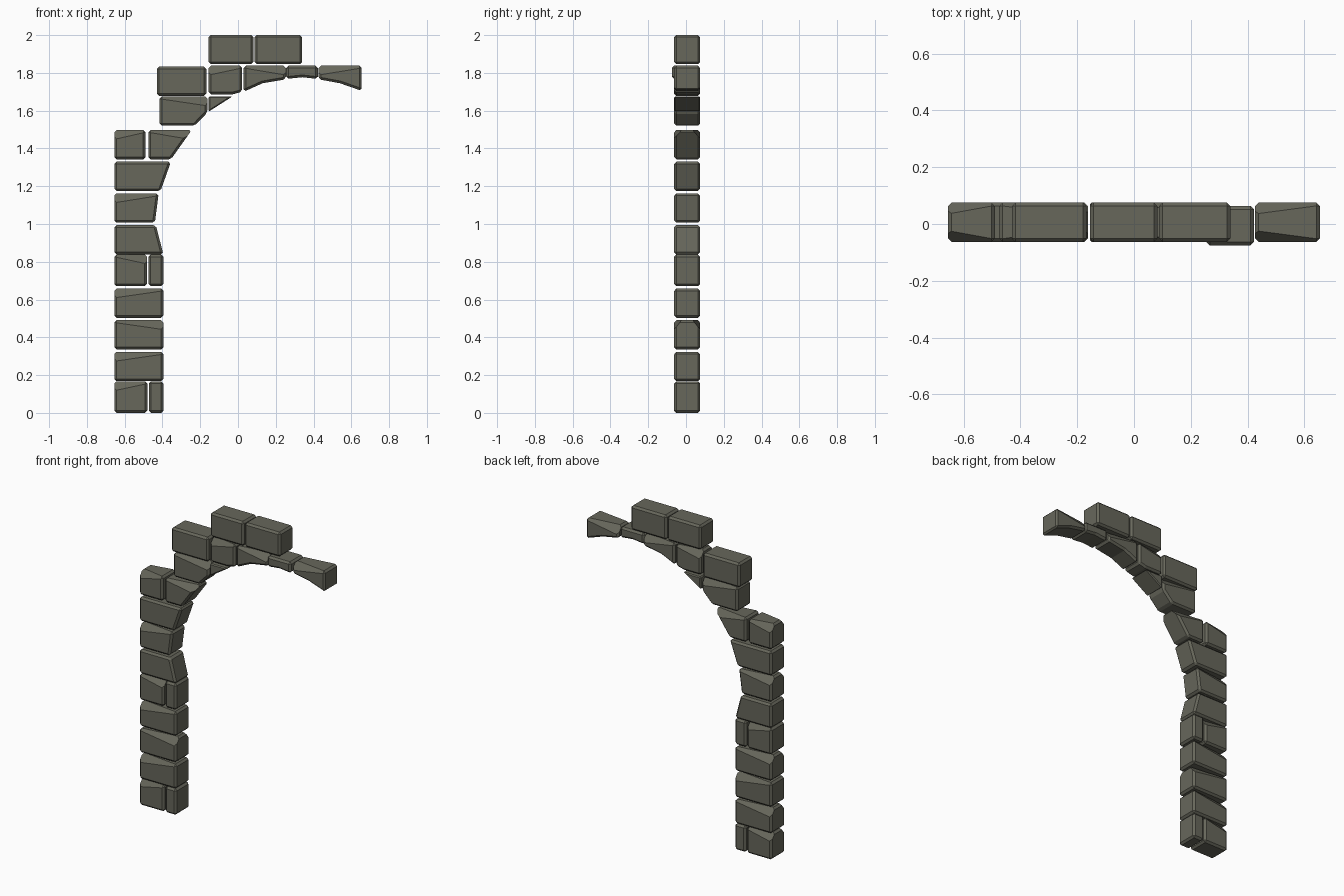
import bpy, bmesh
from mathutils import Vector

cube = bpy.data.objects.get("Cube")
if cube:
    bpy.data.objects.remove(cube, do_unlink=True)

PITCH, HEIGHT = 0.1678, 0.155   # course spacing and stone height
HALF = 0.069                    # half the wall thickness
LEFT, RIGHT = -0.655, -0.395    # pillar sides

mat = bpy.data.materials.new("weathered stone")
mat.use_nodes = True
colour = (0.135, 0.135, 0.105, 1)
mat.diffuse_color = colour
bsdf = mat.node_tree.nodes["Principled BSDF"]
bsdf.inputs["Base Color"].default_value = colour
bsdf.inputs["Roughness"].default_value = 0.9


def chip_edge(bm, side, lean, depth):
    """Slice a wedge off the top front or back edge, deeper at one end."""
    xs = [v.co.x for v in bm.verts]
    top = max(v.co.z for v in bm.verts)
    end = max(xs) if lean < 0 else min(xs)
    slope = lean * depth / (max(xs) - min(xs))
    point = Vector((end, side * HALF, top - 0.012))
    bmesh.ops.bisect_plane(bm, geom=bm.verts[:] + bm.edges[:] + bm.faces[:],
                           plane_co=point, plane_no=Vector((slope, side, 0.8)),
                           clear_outer=True)
    bmesh.ops.holes_fill(bm, edges=[e for e in bm.edges if e.is_boundary])


def stone(name, outline, y=0.006, chip=0, bevel=0.012):
    """Extrude an (x, z) outline through the wall and soften its edges."""
    bm = bmesh.new()
    face = bm.faces.new([bm.verts.new((x, -HALF, z)) for x, z in outline])
    out = bmesh.ops.extrude_face_region(bm, geom=[face])
    for v in out["geom"]:
        if isinstance(v, bmesh.types.BMVert):
            v.co.y = HALF
    bmesh.ops.recalc_face_normals(bm, faces=bm.faces[:])
    sharp = [e for e in bm.edges if e.calc_face_angle() > 0.5]
    bmesh.ops.bevel(bm, geom=sharp, offset=bevel, segments=1,
                    affect="EDGES", clamp_overlap=True)
    if chip:
        chip_edge(bm, -1, chip, 0.03)
        chip_edge(bm, 1, chip, 0.03)
    bmesh.ops.recalc_face_normals(bm, faces=bm.faces[:])
    mesh = bpy.data.meshes.new(name)
    bm.to_mesh(mesh)
    bm.free()
    mesh.materials.append(mat)
    obj = bpy.data.objects.new(name, mesh)
    obj.location.y = y
    bpy.context.collection.objects.link(obj)


def block(name, course, left, right, right_top=None, chip=0):
    """A stone filling one course, with an optional slanted right side."""
    low = course * PITCH
    high = low + HEIGHT + (0.012 if course in (0, 4) else 0)
    tip = right if right_top is None else right_top
    stone(name, [(left, low), (right, low), (tip, high), (left, high)], chip=chip)


# Straight pillar
block("pillar_base_outer", 0, LEFT, -0.48, chip=-1)
block("pillar_base_inner", 0, -0.472, RIGHT)
for course in (1, 2, 3):
    block(f"pillar_stone_{course}", course, LEFT, RIGHT, chip=1 if course == 2 else -1)
block("pillar_split_outer", 4, LEFT, -0.482, chip=1)
block("pillar_split_inner", 4, -0.474, RIGHT)

# Stones leaning into the arch
block("pillar_waist", 5, LEFT, RIGHT, -0.435)
block("pillar_neck", 6, LEFT, -0.44, -0.42, chip=-1)
block("arch_springer", 7, LEFT, -0.41, -0.355)
block("shoulder_outer", 8, LEFT, -0.49, chip=-1)
block("shoulder_inner", 8, -0.475, -0.355, -0.245, chip=1)

# Curved underside of the arch
low, high = 9 * PITCH + 0.01, 1.675
stone("haunch_stone", [(-0.415, low), (-0.23, low), (-0.162, 1.59),
                       (-0.162, high), (-0.415, high)], chip=1)
stone("haunch_wedge", [(-0.155, 1.595), (-0.03, high), (-0.155, high)], bevel=0.006)
low, high = 10 * PITCH + 0.008, 1.838
stone("arch_stone_1", [(-0.155, low), (-0.03, low), (0.022, 1.7),
                       (0.022, high), (-0.155, high)], chip=-1)
stone("arch_stone_2", [(0.03, 1.7), (0.13, 1.745), (0.253, 1.766),
                       (0.253, high), (0.03, high)], chip=1)
stone("arch_stone_3", [(0.255, 1.768), (0.34, 1.777), (0.423, 1.768),
                       (0.423, high), (0.255, high)], y=-0.006)
stone("arch_stone_4", [(0.427, 1.766), (0.54, 1.745), (0.655, 1.705),
                       (0.655, high), (0.427, high)], chip=-1)

# Stepped stones on top
block("upper_step", 10, -0.43, -0.168)
block("crown_left", 11, -0.155, 0.082)
block("crown_right", 11, 0.088, 0.34)
